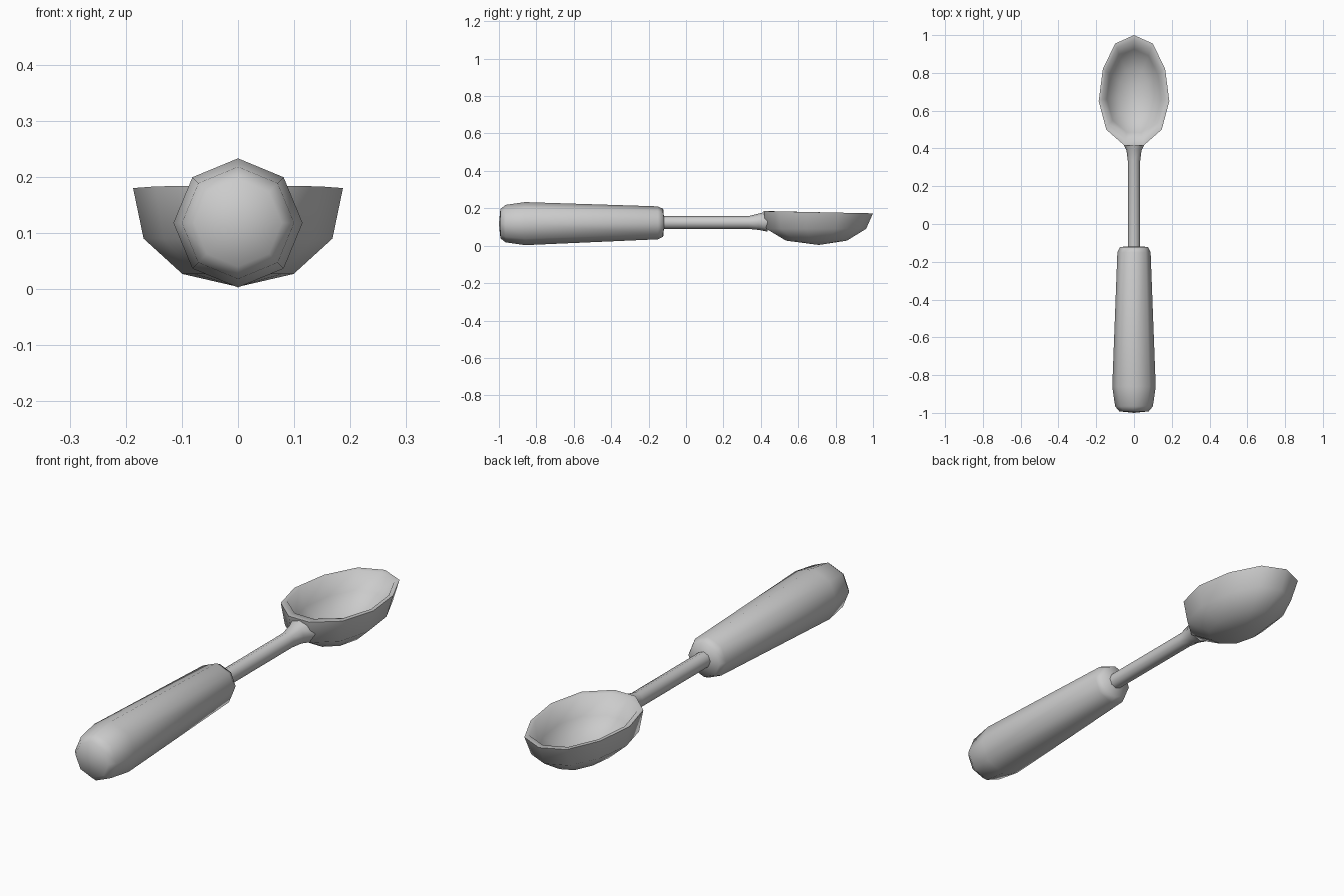
import bpy, bmesh, math

if "Cube" in bpy.data.objects:
    bpy.data.objects.remove(bpy.data.objects["Cube"])


def finish(name, bm):
    bmesh.ops.recalc_face_normals(bm, faces=bm.faces)
    me = bpy.data.meshes.new(name)
    bm.to_mesh(me)
    bm.free()
    ob = bpy.data.objects.new(name, me)
    bpy.context.collection.objects.link(ob)
    bpy.ops.object.select_all(action='DESELECT')
    bpy.context.view_layer.objects.active = ob
    ob.select_set(True)
    bpy.ops.object.shade_smooth_by_angle(angle=math.radians(75))
    return ob


def loft(name, rings):
    """Skin closed rings in order; a ring of one point closes to a tip."""
    bm = bmesh.new()
    rows = [[bm.verts.new(p) for p in r] for r in rings]
    for a, b in zip(rows, rows[1:]):
        n = max(len(a), len(b))
        for i in range(n):
            j = (i + 1) % n
            if len(a) == 1:
                bm.faces.new((a[0], b[i], b[j]))
            elif len(b) == 1:
                bm.faces.new((a[i], a[j], b[0]))
            else:
                bm.faces.new((a[i], a[j], b[j], b[i]))
    return finish(name, bm)


def octagon(y, z, rx, rz):
    if rx == 0:
        return [(0, y, z)]
    return [(rx * math.sin(i * math.pi / 4), y, z + rz * math.cos(i * math.pi / 4))
            for i in range(8)]


# Handle: tapered octagonal grip with rounded ends
handle = [(-1.0, 0.0), (-0.992, 0.078), (-0.965, 0.1), (-0.86, 0.115),
          (-0.15, 0.088), (-0.122, 0.074), (-0.115, 0.0)]
loft("handle", [octagon(y, 0.118 + 0.006 * (y + 0.86), r, r) if y > -0.86
                else octagon(y, 0.118, r, r) for y, r in handle])

# Shaft with a neck that flares into the bowl: y, centre z, half width, half height
shaft = [(-0.13, 0.124, 0, 0), (-0.13, 0.124, 0.033, 0.034), (0.335, 0.124, 0.033, 0.034),
         (0.39, 0.128, 0.04, 0.044), (0.435, 0.129, 0.062, 0.054), (0.445, 0.129, 0, 0)]
loft("shaft", [octagon(*s) for s in shaft])

# Bowl: one rim outline, shrunk ring by ring down the outside and inside
half = [(0.05, 0.415), (0.147, 0.5), (0.187, 0.65), (0.165, 0.82), (0.1, 0.955)]
outline = half + [(0, 1.0)] + [(-x, y) for x, y in reversed(half)]


def bowl_ring(z, sx, y0, y1):
    if sx == 0:
        return [(0, y0, z)]
    return [(x * sx, y0 + (y - 0.415) / 0.585 * (y1 - y0), z + (0.006 * (0.7 - y) / 0.3 if z > 0.15 else 0))
            for x, y in outline]


bowl = [(0.004, 0, 0.71, 0), (0.027, 0.53, 0.535, 0.86), (0.09, 0.9, 0.43, 0.963),
        (0.179, 1.0, 0.415, 1.0), (0.179, 0.91, 0.45, 0.972), (0.105, 0.77, 0.485, 0.925),
        (0.05, 0.44, 0.57, 0.83), (0.032, 0, 0.71, 0)]
loft("bowl", [bowl_ring(*b) for b in bowl])
